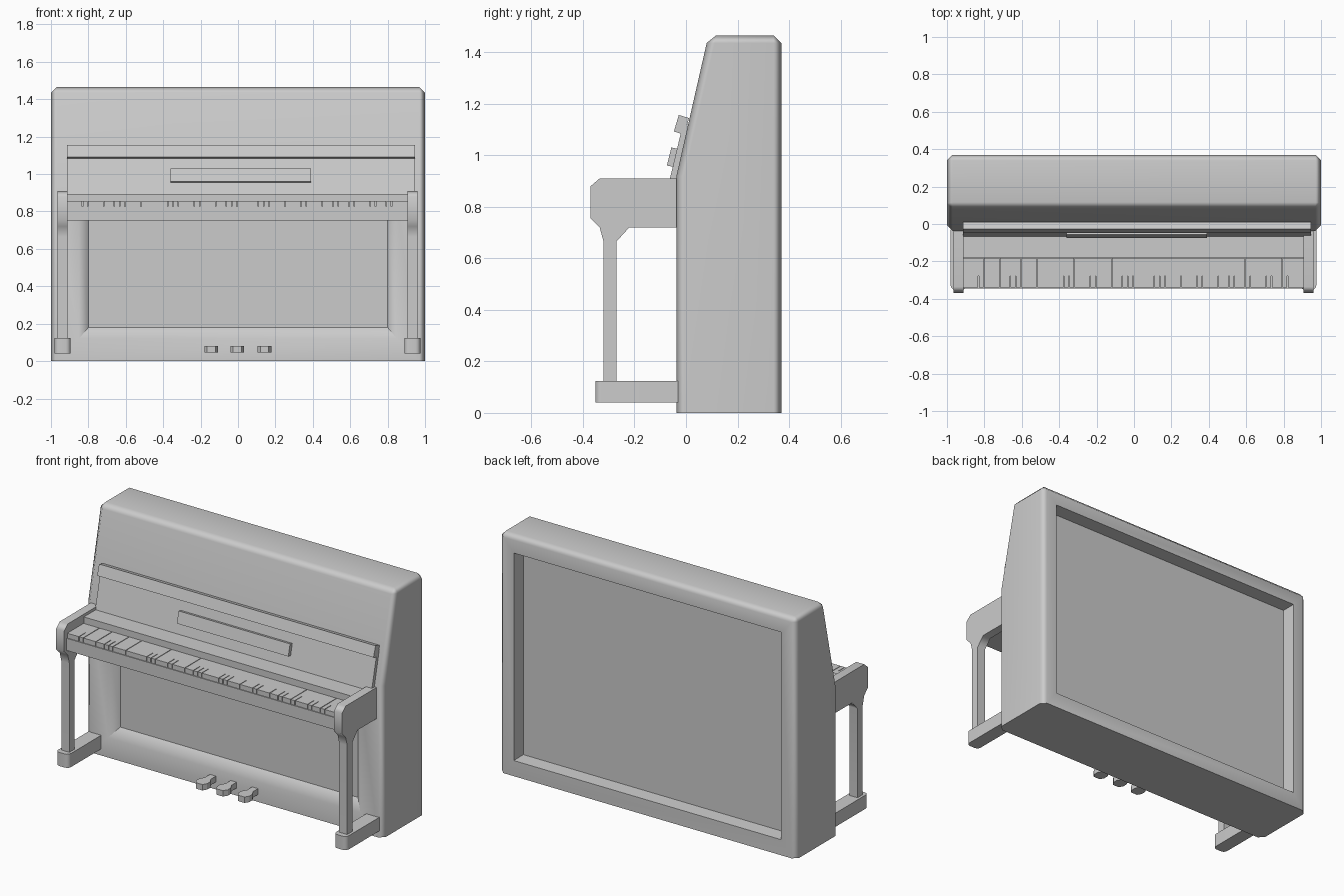
import bpy, bmesh, math

old = bpy.data.objects.get("Cube")
if old:
    bpy.data.objects.remove(old, do_unlink=True)

grey = bpy.data.materials.new("plain grey")
grey.use_nodes = True
grey.diffuse_color = (0.6, 0.6, 0.6, 1)
grey.node_tree.nodes["Principled BSDF"].inputs["Base Color"].default_value = (0.6, 0.6, 0.6, 1)


def finish(name, bm, smooth=False):
    bmesh.ops.recalc_face_normals(bm, faces=bm.faces)
    mesh = bpy.data.meshes.new(name)
    bm.to_mesh(mesh)
    bm.free()
    mesh.materials.append(grey)
    obj = bpy.data.objects.new(name, mesh)
    bpy.context.collection.objects.link(obj)
    if smooth:
        bpy.ops.object.select_all(action='DESELECT')
        obj.select_set(True)
        bpy.context.view_layer.objects.active = obj
        bpy.ops.object.shade_smooth_by_angle(angle=math.radians(50))
        # Large faces stay flat, only the chamfers blend
        obj.modifiers.new("flat_faces", 'WEIGHTED_NORMAL').keep_sharp = True


def add_prism(bm, points, direction):
    """Extrude a closed loop of 3D points along a direction."""
    face = bm.faces.new([bm.verts.new(p) for p in points])
    ext = bmesh.ops.extrude_face_region(bm, geom=[face], use_keep_orig=True)
    verts = [g for g in ext["geom"] if isinstance(g, bmesh.types.BMVert)]
    bmesh.ops.translate(bm, verts=verts, vec=direction)


def side_prism(bm, profile, x0, x1):
    add_prism(bm, [(x0, y, z) for y, z in profile], (x1 - x0, 0, 0))


def add_box(bm, x0, x1, y0, y1, z0, z1):
    side_prism(bm, [(y0, z0), (y1, z0), (y1, z1), (y0, z1)], x0, x1)


def bevel(bm, keep, width, segments):
    edges = [e for e in bm.edges if keep(e)]
    bmesh.ops.bevel(bm, geom=edges, offset=width, segments=segments,
                    profile=0.5, affect='EDGES', clamp_overlap=True)


def recess(bm, side, outer, inner, depth):
    """Sink a framed panel into the largest face pointing along side * y."""
    bm.normal_update()
    face = max((f for f in bm.faces if f.normal.y * side > 0.99), key=lambda f: f.calc_area())
    y = face.calc_center_median().y
    for (half, low, high), sink in ((outer, 0), (inner, depth)):
        bmesh.ops.inset_individual(bm, faces=[face], thickness=0.01)
        mid = face.calc_center_median()
        for v in face.verts:
            v.co = (math.copysign(half, v.co.x - mid.x), y - side * sink,
                    high if v.co.z > mid.z else low)
    for e in face.edges:
        e.smooth = False


# Case with chamfered edges, open panel frame behind and sunken panel below the keys
bm = bmesh.new()
side_prism(bm, [(-0.037, 0), (0.37, 0), (0.37, 1.465), (0.087, 1.465), (-0.037, 0.92)], -1, 1)
bmesh.ops.recalc_face_normals(bm, faces=bm.faces)


def rounded(e):
    a, b = e.verts[0].co, e.verts[1].co
    on_floor = a.z < 0.01 and b.z < 0.01
    crease = abs(a.z - 0.92) < 0.01 and abs(b.z - 0.92) < 0.01
    return not (on_floor or crease)


bevel(bm, rounded, 0.03, 1)
bmesh.ops.recalc_face_normals(bm, faces=bm.faces)
recess(bm, 1, (0.90, 0.095, 1.357), (0.895, 0.10, 1.352), 0.085)
recess(bm, -1, (0.85, 0.12, 0.82), (0.80, 0.18, 0.78), 0.048)
finish("case", bm, True)

# Cheeks with legs, and feet
leg_profile = [(-0.37, 0.755), (-0.37, 0.88), (-0.335, 0.91), (-0.03, 0.91), (-0.03, 0.72),
               (-0.22, 0.72), (-0.27, 0.665), (-0.27, 0.12), (-0.32, 0.12), (-0.32, 0.665),
               (-0.335, 0.72)]
for side, centre in (("right", -0.938), ("left", 0.932)):
    bm = bmesh.new()
    side_prism(bm, leg_profile, centre - 0.027, centre + 0.027)
    finish(side + "_cheek_and_leg", bm, True)
    bm = bmesh.new()
    add_box(bm, centre - 0.043, centre + 0.043, -0.352, -0.03, 0.04, 0.123)
    bevel(bm, lambda e: all(v.co.y < -0.3 for v in e.verts)
          and abs(e.verts[0].co.z - e.verts[1].co.z) > 0.05, 0.025, 3)
    finish(side + "_foot", bm, True)

LEFT, RIGHT = -0.912, 0.906

# Key bed and the raised shelf behind the keys
bm = bmesh.new()
side_prism(bm, [(-0.345, 0.752), (-0.345, 0.826), (-0.18, 0.826), (-0.18, 0.893),
                (-0.03, 0.893), (-0.03, 0.752)], LEFT, RIGHT)
finish("key_bed", bm)

# Keys: short slots at the front, a few slots running the full depth
full = (1, 4, 8, 11, 18, 25, 50, 57)
short = (0, 6, 7, 16, 17, 21, 22, 27, 28, 29, 33, 34, 35, 38, 41, 42, 45, 47, 48, 51, 54, 55, 58)
GAP = 0.002


def key_row(bm, slots, y0, y1):
    start = LEFT
    for i in sorted(slots):
        x = -0.832 + 0.0285 * i
        add_box(bm, start, x - GAP, y0, y1, 0.824, 0.855)
        start = x + GAP
    add_box(bm, start, RIGHT, y0, y1, 0.824, 0.855)


bm = bmesh.new()
key_row(bm, full + short, -0.34, -0.277)
key_row(bm, full, -0.277, -0.183)
finish("keys", bm)

# Slanted front panel with its top rail and the music ledge
for name, profile, x0, x1 in (
        ("front_panel", [(-0.067, 0.89), (-0.012, 1.12), (0.02, 1.12), (-0.03, 0.89)], -0.915, 0.945),
        ("top_rail", [(-0.047, 1.092), (-0.028, 1.156), (0.012, 1.144), (-0.008, 1.08)], -0.915, 0.945),
        ("music_ledge", [(-0.074, 0.96), (-0.057, 1.03), (-0.03, 1.024), (-0.047, 0.954)], -0.36, 0.39)):
    bm = bmesh.new()
    side_prism(bm, profile, x0, x1)
    finish(name, bm)

# Pedals: a narrow stem widening to a paddle
half_plan = [(0.02, -0.03), (0.02, -0.085), (0.037, -0.115), (0.037, -0.145), (0.022, -0.17)]
for name, x in (("right", -0.143), ("middle", -0.004), ("left", 0.141)):
    bm = bmesh.new()
    plan = half_plan + [(-px, py) for px, py in reversed(half_plan)]
    add_prism(bm, [(x + px, py, 0.045) for px, py in plan], (0, 0, 0.036))
    finish(name + "_pedal", bm)
